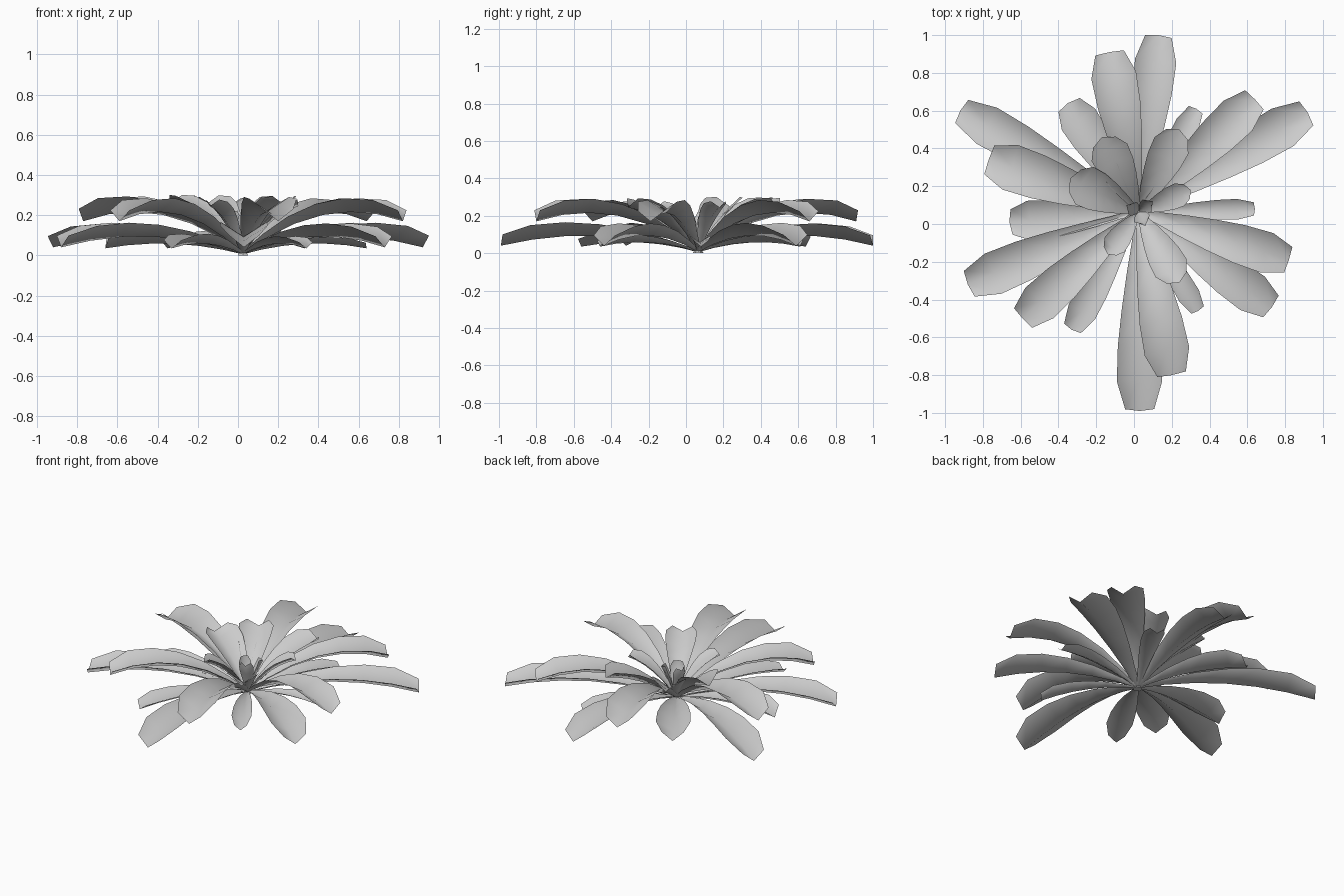
import bpy, math
from mathutils import Vector

if "Cube" in bpy.data.objects:
    bpy.data.objects.remove(bpy.data.objects["Cube"])

ROOT = Vector((0.025, 0.065, 0.0))
# (distance along leaf, relative width) for each row
ROWS = [(0.0, 0.14), (0.15, 0.3), (0.32, 0.55), (0.5, 0.78), (0.67, 0.95), (0.84, 1.0), (1.0, 0.64)]


def leaf(name, x, y, width, tip_z, arch, fold=0.65):
    """Channelled leaf: a low midrib with two raised edges, arching to its tip."""
    d = Vector((x, y, 0)) - Vector((ROOT.x, ROOT.y, 0))
    length = d.length
    d.normalize()
    side = Vector((-d.y, d.x, 0))
    verts, faces = [], []
    for i, (t, w) in enumerate(ROWS):
        z = 0.005 + 2 * t * (1 - t) * arch + t * t * tip_z
        slope = 2 * (1 - 2 * t) * arch + 2 * t * tip_z
        run = math.hypot(length, slope)
        up = Vector((-d.x * slope / run, -d.y * slope / run, length / run))
        mid = ROOT + d * length * t + Vector((0, 0, z))
        half = width * w / 2
        back = d * (0.1 * width if i == len(ROWS) - 1 else 0)
        rise = up * half * fold * (1.25 if t == 1 else 1)
        verts += [mid + side * half + rise - back, mid, mid - side * half + rise - back]
        if i:
            a, b = 3 * (i - 1), 3 * i
            faces += [(a, a + 1, b + 1, b), (a + 1, a + 2, b + 2, b + 1)]
    me = bpy.data.meshes.new(name)
    me.from_pydata(verts, [], faces)
    for p in me.polygons:
        p.use_smooth = True
    ob = bpy.data.objects.new(name, me)
    bpy.context.collection.objects.link(ob)


# each layer: tip height, arch, then (tip x, tip y, width)
LAYERS = {
    "long_low_leaf": (0.035, 0.16, [
        (0.13, 1.0, 0.22), (-0.92, 0.60, 0.22), (-0.88, -0.32, 0.23),
        (0.03, -0.99, 0.24), (0.92, 0.59, 0.23), (0.73, -0.44, 0.22)]),
    "upper_leaf": (0.165, 0.31, [
        (-0.13, 0.91, 0.24), (-0.77, 0.34, 0.25), (-0.59, -0.50, 0.22),
        (0.20, -0.80, 0.24), (0.82, -0.19, 0.22), (0.64, 0.66, 0.22)]),
    "short_low_leaf": (0.03, 0.09, [
        (-0.35, 0.64, 0.21), (-0.66, 0.01, 0.21), (-0.33, -0.56, 0.16),
        (0.34, -0.46, 0.12), (0.64, 0.08, 0.11), (0.33, 0.61, 0.13)]),
    "inner_leaf": (0.24, 0.20, [
        (0.24, 0.50, 0.20), (-0.17, 0.46, 0.21), (-0.34, 0.24, 0.22),
        (0.30, 0.18, 0.13), (0.24, -0.31, 0.19), (-0.14, -0.16, 0.13)]),
    "heart_leaf": (0.21, 0.11, [
        (0.06, -0.01, 0.09), (0.10, 0.12, 0.08), (-0.04, 0.10, 0.08)]),
}
for name, (tip_z, arch, tips) in LAYERS.items():
    for k, (x, y, w) in enumerate(tips):
        leaf(f"{name}_{k + 1}", x, y, w, tip_z, arch)

# small stem base that the leaves grow from
bpy.ops.mesh.primitive_cone_add(vertices=6, radius1=0.03, radius2=0.015, depth=0.02,
                                location=(ROOT.x, ROOT.y, 0.01))
bpy.context.object.name = "stem_base"
